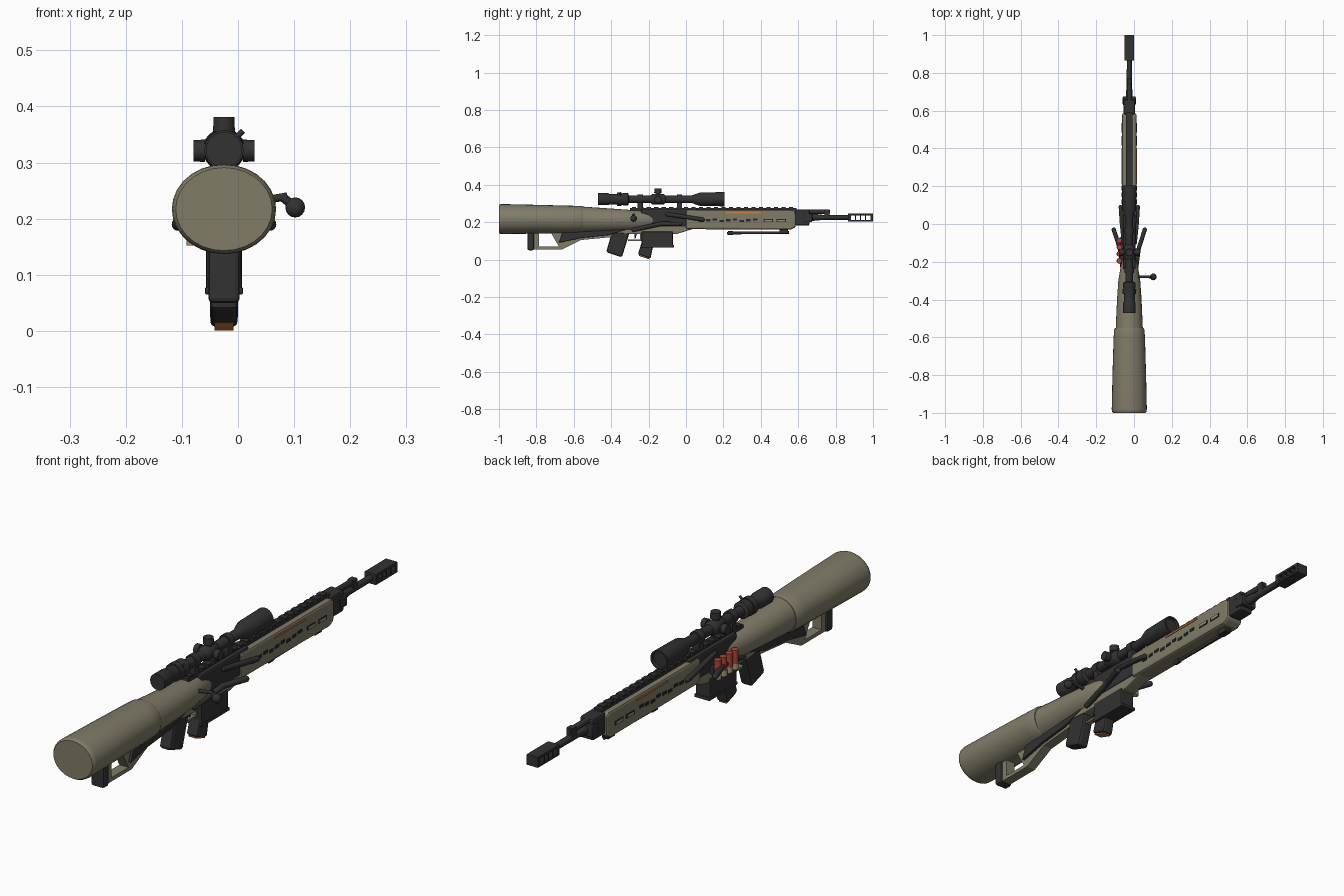
import bpy, bmesh, math
from mathutils import Vector

if "Cube" in bpy.data.objects:
    bpy.data.objects.remove(bpy.data.objects["Cube"])

CX = -0.025  # centre line of the rifle


def material(name, r, g, b):
    m = bpy.data.materials.new(name)
    m.use_nodes = True
    m.diffuse_color = (r, g, b, 1)
    m.node_tree.nodes["Principled BSDF"].inputs["Base Color"].default_value = (r, g, b, 1)
    return m


TAN = material("khaki", .22, .2, .14)
BLACK = material("gunmetal", .032, .032, .033)
DARK = material("dark slot", .02, .02, .02)
PALE = material("pale khaki", .3, .28, .2)
RED = material("shell red", .45, .06, .045)
BRASS = material("shell base", .42, .34, .2)
ORANGE = material("orange", .62, .2, .05)


def finish(name, bm, mat, bevel=0.0, smooth=False):
    bmesh.ops.recalc_face_normals(bm, faces=bm.faces)
    me = bpy.data.meshes.new(name)
    bm.to_mesh(me)
    bm.free()
    ob = bpy.data.objects.new(name, me)
    bpy.context.collection.objects.link(ob)
    me.materials.append(mat)
    if bevel:
        mod = ob.modifiers.new("Bevel", "BEVEL")
        mod.width, mod.segments = bevel, 2
    if smooth:
        bpy.ops.object.select_all(action="DESELECT")
        ob.select_set(True)
        bpy.context.view_layer.objects.active = ob
        bpy.ops.object.shade_smooth_by_angle(angle=math.radians(40))
    return ob


def prism(name, profile, width, mat, bevel=0.0, x=CX):
    """Side profile of (y, z) points given thickness across x."""
    bm = bmesh.new()
    sides = [[bm.verts.new((x + s * width / 2, y, z)) for y, z in profile] for s in (-1, 1)]
    bm.faces.new(sides[0])
    bm.faces.new(sides[1])
    for i in range(len(profile)):
        j = (i + 1) % len(profile)
        bm.faces.new((sides[0][i], sides[0][j], sides[1][j], sides[1][i]))
    return finish(name, bm, mat, bevel)


def box(name, y0, y1, z0, z1, width, mat, bevel=0.0, x=CX):
    return prism(name, [(y0, z0), (y1, z0), (y1, z1), (y0, z1)], width, mat, bevel, x)


def loft(name, rings, mat, sides=24):
    """Elliptical rings (y, centre z, x radius, z radius) along the rifle."""
    bm = bmesh.new()
    loops = []
    for y, zc, rx, rz in rings:
        loops.append([bm.verts.new((CX + rx * math.cos(math.tau * k / sides), y,
                                    zc + rz * math.sin(math.tau * k / sides))) for k in range(sides)])
    for a, b in zip(loops, loops[1:]):
        for k in range(sides):
            n = (k + 1) % sides
            bm.faces.new((a[k], a[n], b[n], b[k]))
    bm.faces.new(loops[0])
    bm.faces.new(loops[-1])
    return finish(name, bm, mat, smooth=True)


def turned(name, z, steps, mat, sides=20):
    return loft(name, [(y, z, r, r) for y, r in steps], mat, sides)


def rod(name, a, b, r, mat, r2=None, sides=14):
    a, b = Vector(a), Vector(b)
    bm = bmesh.new()
    bmesh.ops.create_cone(bm, cap_ends=True, segments=sides, radius1=r,
                          radius2=r if r2 is None else r2, depth=(b - a).length)
    rot = (b - a).to_track_quat("Z", "Y").to_matrix()
    for v in bm.verts:
        v.co = rot @ v.co + (a + b) / 2
    return finish(name, bm, mat, smooth=True)


def ball(name, p, r, mat):
    bm = bmesh.new()
    bmesh.ops.create_uvsphere(bm, u_segments=14, v_segments=8, radius=r)
    bmesh.ops.translate(bm, verts=bm.verts, vec=p)
    return finish(name, bm, mat, smooth=True)


def limb(name, points, r, mat):
    for i, p in enumerate(points):
        ball(f"{name}_joint_{i}", p, r, mat)
        if i:
            rod(f"{name}_{i}", points[i - 1], p, r, mat)


# Padded rear sleeve and tapering stock body
loft("rear_sleeve", [(-1, .217, .086, .074), (-.993, .217, .091, .079), (-.98, .217, .093, .08),
                     (-.8, .216, .089, .077), (-.6, .214, .083, .074), (-.56, .214, .08, .073),
                     (-.55, .214, .075, .07)], TAN, 28)
loft("stock_body", [(-.56, .213, .072, .071), (-.4, .211, .065, .062), (-.3, .21, .058, .056),
                    (-.22, .21, .045, .05), (-.17, .21, .03, .04)], TAN, 28)

# Skeleton butt stock
box("butt_pad", -.848, -.812, .05, .15, .056, BLACK, .008)
box("butt_rear_post", -.812, -.785, .055, .16, .04, TAN)
box("butt_bottom_bar", -.79, -.66, .055, .07, .04, TAN)
prism("butt_brace", [(-.72, .14), (-.68, .07), (-.66, .055), (-.56, .105), (-.4, .12),
                     (-.3, .15), (-.3, .19), (-.7, .17)], .04, TAN)
prism("cheek_wedge", [(-.68, .09), (-.66, .145), (-.45, .165), (-.32, .2), (-.3, .165),
                      (-.42, .13), (-.56, .115)], .062, BLACK, .004)

# Receiver, lower and trigger group
box("receiver", -.24, .06, .175, .272, .064, BLACK, .008)
prism("lower_receiver", [(-.45, .15), (-.3, .137), (-.05, .137), (.04, .165), (.04, .2),
                         (-.45, .2)], .056, TAN, .004)
box("trigger_guard_bottom", -.31, -.235, .1, .108, .022, TAN)
box("trigger_guard_front", -.245, -.235, .1, .14, .022, TAN)
prism("trigger", [(-.275, .14), (-.262, .14), (-.27, .112), (-.276, .112)], .01, BLACK)
prism("pistol_grip", [(-.395, .15), (-.3, .15), (-.343, .012), (-.427, .04)], .05, BLACK, .01)
box("magazine", -.238, -.07, .07, .15, .064, BLACK, .005)
box("magazine_foot", -.24, -.063, .065, .078, .068, BLACK, .003)
prism("front_grip", [(-.235, .1), (-.17, .1), (-.19, .005), (-.257, .028)], .048, BLACK, .008)
prism("grip_base_mark", [(-.252, .025), (-.195, .006), (-.195, .001), (-.252, .02)], .034, ORANGE)

# Fore-end with slots and stripes on both sides
prism("handguard", [(0, .163), (.56, .16), (.587, .175), (.587, .255), (.57, .265), (0, .265)],
      .076, TAN, .009)
for side, s in (("left", 1), ("right", -1)):
    x = CX + s * .038
    box(f"stripe_{side}", .21, .4, .247, .254, .006, ORANGE, x=x)
    for i in range(9):
        y = .07 + i * .036
        z = .2 + .004 * (i % 3)
        box(f"vent_{side}_{i}", y, y + .024, z, z + .012, .005, DARK, x=x)
    for i, y in enumerate((.415, .485)):
        box(f"long_slot_{side}_{i}", y, y + .05, .2, .216, .005, DARK, x=x)
        box(f"slot_inset_{side}_{i}", y + .005, y + .045, .203, .213, .007, PALE, x=x)

# Top rail with teeth
box("top_rail", -.3, .59, .262, .276, .034, BLACK)
for i in range(22):
    y = -.29 + i * .04
    box(f"rail_tooth_{i}", y, y + .022, .274, .282, .03, BLACK)

# Barrel, front block and upper tube
turned("barrel", .226, [(.5, .02), (.7, .018), (.72, .014), (.88, .013)], BLACK)
box("front_block", .58, .66, .182, .268, .06, BLACK, .008)
box("front_block_lug", .63, .675, .2, .245, .07, BLACK, .006)
turned("upper_tube", .256, [(.58, .012), (.76, .012), (.77, .008)], BLACK, 12)
box("tube_clamp", .74, .768, .22, .268, .026, BLACK, .003)

# Ported muzzle brake
box("brake_roof", .865, 1, .237, .247, .05, BLACK, .002)
box("brake_floor", .865, 1, .204, .213, .05, BLACK, .002)
for i, (a, b) in enumerate(((.865, .882), (.903, .909), (.93, .936), (.957, .963), (.986, 1))):
    box(f"brake_wall_{i}", a, b, .206, .245, .05, BLACK)

# Folded support rod
rod("support_rod", (CX, .22, .142), (CX, .55, .145), .007, BLACK)
box("support_rod_mount", .5, .545, .14, .168, .03, BLACK, .003)
rod("support_rod_tip", (CX, .225, .142), (CX, .25, .142), .01, BLACK)

# Telescopic sight
SZ = .323
turned("scope_body", SZ, [(-.47, .026), (-.47, .032), (-.415, .032), (-.41, .029), (-.36, .029),
                          (-.33, .033), (-.31, .033), (-.305, .02), (.03, .02), (.075, .036),
                          (.205, .038), (.205, .032), (.195, .03)], BLACK, 24)
turned("scope_zoom_ring", SZ, [(-.37, .033), (-.37, .035), (-.345, .035), (-.345, .033)], BLACK)
rod("zoom_lever", (CX + .02, -.35, SZ + .02), (CX + .034, -.35, SZ + .034), .005, BLACK)
for i, y in enumerate((-.245, -.035)):
    turned(f"scope_ring_{i}", SZ, [(y - .014, .026), (y + .014, .026)], BLACK)
    box(f"scope_mount_{i}", y - .014, y + .014, .272, SZ, .036, BLACK, .003)
turned("turret_collar", SZ, [(-.19, .02), (-.18, .028), (-.12, .028), (-.11, .02)], BLACK)
for name, d in (("top", Vector((0, 0, 1))), ("left", Vector((1, 0, 0))), ("right", Vector((-1, 0, 0)))):
    c = Vector((CX, -.15, SZ - .002))
    reach = .06 if name == "top" else .054
    rod(f"turret_{name}_stem", c, c + d * .04, .014, BLACK)
    rod(f"turret_{name}_cap", c + d * .034, c + d * reach, .02, BLACK, .019)

# Bolt handle
rod("bolt_handle", (CX + .03, -.28, .225), (.088, -.28, .24), .007, BLACK)
rod("bolt_elbow", (.08, -.28, .238), (.1, -.28, .222), .008, BLACK)
ball("bolt_knob", (.102, -.28, .22), .018, BLACK)

# Side support arms, mirrored
for side, s in (("left", 1), ("right", -1)):
    limb(f"lower_arm_{side}", [(CX + s * .03, -.28, .16), (CX + s * .05, -.13, .192),
                               (CX + s * .082, -.03, .19)], .0115, BLACK)
    limb(f"upper_arm_{side}", [(CX + s * .03, -.1, .242), (CX + s * .04, 0, .228),
                               (CX + s * .046, .09, .214)], .0105, BLACK)

# Spare shells on the right side
box("shell_holder", -.215, -.07, .17, .2, .02, BLACK, .003, x=CX - .038)
for i in range(4):
    x, y = CX - .053, -.195 + i * .036
    rod(f"shell_base_{i}", (x, y, .152), (x, y, .175), .0145, BRASS)
    rod(f"shell_case_{i}", (x, y, .175), (x, y, .228), .0135, RED)
